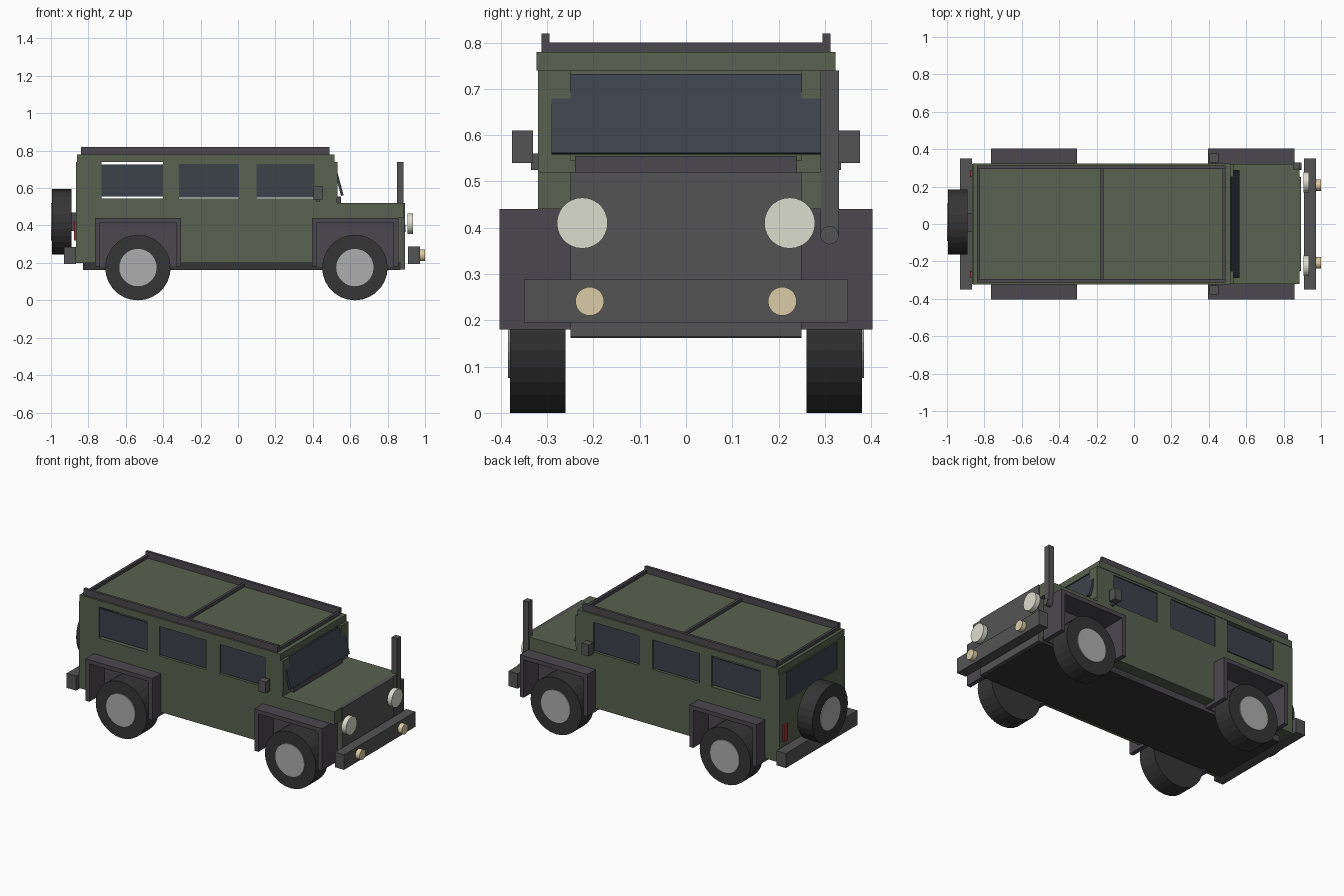
import bpy
from math import pi, radians

if "Cube" in bpy.data.objects:
    bpy.data.objects.remove(bpy.data.objects["Cube"])


def mat(name, r, g, b):
    m = bpy.data.materials.new(name)
    m.diffuse_color = (r, g, b, 1)
    m.use_nodes = True
    m.node_tree.nodes["Principled BSDF"].inputs["Base Color"].default_value = m.diffuse_color
    return m


GREEN = mat("olive_paint", .10, .12, .08)
TRIM = mat("dark_trim", .07, .065, .075)
STEEL = mat("grey_trim", .09, .088, .09)
RUBBER = mat("rubber", .035, .035, .035)
GLASS = mat("glass", .045, .055, .07)
HUB = mat("hub_metal", .42, .42, .42)
LAMP = mat("lamp", .72, .73, .62)
FOG = mat("fog_lamp", .70, .60, .38)
RED = mat("red_lens", .35, .03, .03)


def box(name, m, x, y, z, tilt=0):
    """Box from (min, max) ranges, optionally tilted about y."""
    bpy.ops.mesh.primitive_cube_add(size=1, location=[(a + b) / 2 for a, b in (x, y, z)])
    o = bpy.context.object
    o.name = name
    o.scale = [b - a for a, b in (x, y, z)]
    o.rotation_euler = (0, tilt, 0)
    o.data.materials.append(m)
    return o


def pair(name, m, x, y, z):
    """The same box on both sides of the centre line."""
    box(name + "_left", m, x, y, z)
    box(name + "_right", m, x, (-y[1], -y[0]), z)


def disc(name, m, centre, r, depth, axis, sides=28):
    bpy.ops.mesh.primitive_cylinder_add(vertices=sides, radius=r, depth=depth, location=centre,
                                        rotation=(pi / 2, 0, 0) if axis == 'y' else (0, pi / 2, 0))
    o = bpy.context.object
    o.name = name
    o.data.materials.append(m)
    return o


# Chassis, lower body and bonnet
box("chassis", RUBBER, (-.83, .87), (-.25, .25), (.162, .205))
pair("sill", TRIM, (-.83, .87), (.235, .25), (.163, .206))
box("rear_lower_body", GREEN, (-.86, -.755), (-.32, .32), (.2, .545))
box("middle_lower_body", GREEN, (-.315, .405), (-.32, .32), (.2, .545))
box("rear_arch_core", GREEN, (-.755, -.315), (-.25, .25), (.2, .44))
box("rear_arch_upper_body", GREEN, (-.755, -.315), (-.32, .32), (.435, .545))
box("cowl_body", GREEN, (.405, .53), (-.32, .32), (.44, .545))
box("engine_bay", GREEN, (.405, .87), (-.25, .25), (.2, .45))
box("bonnet", GREEN, (.53, .885), (-.32, .32), (.44, .52))
box("grille", STEEL, (.865, .893), (-.25, .25), (.165, .52))
box("wiper_cowl", TRIM, (.53, .55), (-.24, .24), (.52, .555))

# Cabin walls around the window openings
windows = [(-.73, -.40), (-.315, .005), (.10, .41)]
edges = [-.86] + [e for w in windows for e in w] + [.533]
for i in range(0, len(edges), 2):
    pair(f"side_pillar_{i // 2}", GREEN, (edges[i], edges[i + 1]), (.295, .32), (.545, .74))
for i, (a, b) in enumerate(windows):
    gap = .005 if i == 0 else 0
    pair(f"side_window_{i}", GLASS, (a, b), (.302, .312), (.55 + gap, .73 - gap))
    if i:
        pair(f"window_header_{i}", GREEN, (a, b), (.295, .32), (.728, .74))
pair("windscreen_pillar", GREEN, (.49, .533), (.25, .32), (.545, .74))
pair("rear_pillar", GREEN, (-.865, -.83), (.25, .32), (.2, .74))
box("tailgate", GREEN, (-.865, -.83), (-.25, .25), (.2, .56))
box("tailgate_header", GREEN, (-.865, -.83), (-.25, .25), (.73, .74))
box("rear_window", GLASS, (-.858, -.848), (-.25, .25), (.56, .73))
box("windscreen", GLASS, (.528, .542), (-.29, .29), (.557, .733), radians(-15))

# Roof and rack
box("roof", GREEN, (-.86, .517), (-.323, .323), (.74, .78))
pair("rack_rail", TRIM, (-.84, .49), (.295, .312), (.78, .82))
for i, x in enumerate((-.832, -.17, .482)):
    box(f"rack_bar_{i}", TRIM, (x - .008, x + .008), (-.3, .3), (.78, .80))

# Box arches and wheels
for end, x, a, b in (("rear", -.535, -.765, -.305), ("front", .625, .395, .858)):
    pair(end + "_arch_top", TRIM, (a, b), (.25, .403), (.415, .44))
    pair(end + "_arch_leg_a", TRIM, (a, a + .027), (.25, .403), (.18, .415))
    pair(end + "_arch_leg_b", TRIM, (b - .027, b), (.25, .403), (.18, .415))
    pair(end + "_arch_liner", TRIM, (a + .02, b - .02), (.245, .256), (.18, .42))
    for side, s in (("left", 1), ("right", -1)):
        disc(f"{end}_{side}_tyre", RUBBER, (x, s * .32, .175), .175, .12, 'y')
        disc(f"{end}_{side}_hub", HUB, (x, s * .325, .175), .1, .12, 'y')

# Spare wheel on the tailgate
disc("spare_tyre", RUBBER, (-.943, .01, .42), .174, .105, 'x')
disc("spare_hub", HUB, (-.948, .01, .42), .1, .104, 'x')
box("spare_mount", TRIM, (-.9, -.86), (-.04, .06), (.37, .47))

# Bumpers, lamps, mirrors
box("front_bumper", STEEL, (.91, .972), (-.35, .35), (.195, .288))
box("rear_bumper", STEEL, (-.93, -.866), (-.35, .35), (.195, .285))
for side, s in (("left", 1), ("right", -1)):
    disc(side + "_headlight", LAMP, (.92, s * .224, .41), .055, .03, 'x')
    disc(side + "_fog_lamp", FOG, (.985, s * .208, .241), .031, .03, 'x')
pair("tail_light", RED, (-.876, -.86), (.25, .29), (.32, .42))
pair("mirror", STEEL, (.405, .452), (.33, .376), (.54, .61))
pair("mirror_arm", STEEL, (.42, .437), (.31, .335), (.525, .56))

# Snorkel on one side
box("snorkel", STEEL, (.85, .886), (.291, .33), (.385, .74))
disc("snorkel_elbow", STEEL, (.868, .31, .384), .02, .055, 'x', 16)
